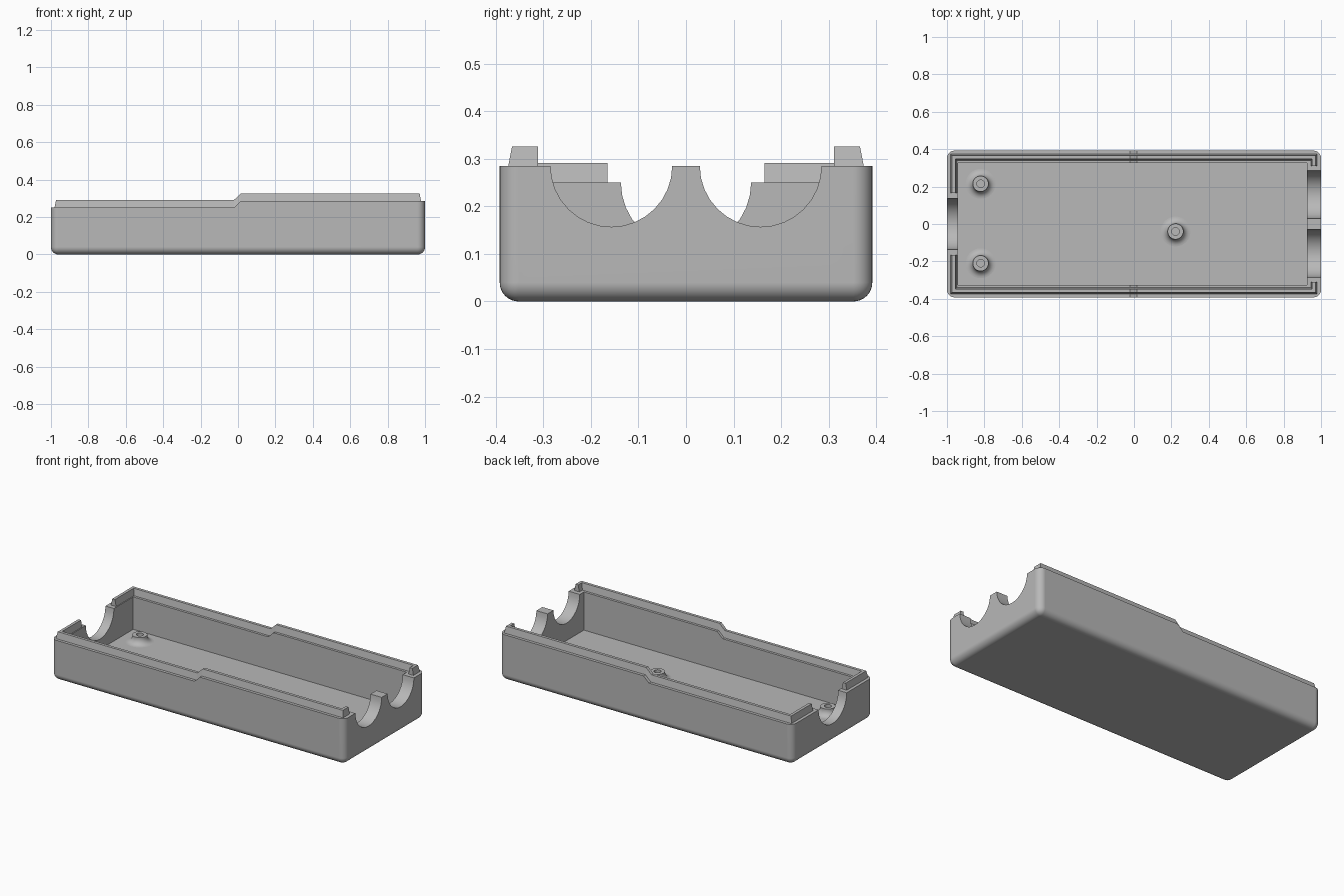
import bpy, bmesh, math
from mathutils import Vector

if "Cube" in bpy.data.objects:
    bpy.data.objects.remove(bpy.data.objects["Cube"], do_unlink=True)

# One plain grey
grey = bpy.data.materials.new("plain grey")
grey.use_nodes = True
colour = (0.48, 0.48, 0.48, 1)
grey.diffuse_color = colour
next(n for n in grey.node_tree.nodes if n.type == 'BSDF_PRINCIPLED').inputs["Base Color"].default_value = colour

W, D = 1.0, 0.392            # half length, half depth
LOW, HIGH = 0.25, 0.285      # rim heights
STEP_A, STEP_B = -0.022, 0.015
FLOOR = 0.05


def add_object(name, bm):
    bmesh.ops.recalc_face_normals(bm, faces=bm.faces)
    mesh = bpy.data.meshes.new(name)
    bm.to_mesh(mesh)
    bm.free()
    ob = bpy.data.objects.new(name, mesh)
    bpy.context.collection.objects.link(ob)
    mesh.materials.append(grey)
    return ob


def activate(ob):
    bpy.ops.object.select_all(action='DESELECT')
    ob.select_set(True)
    bpy.context.view_layer.objects.active = ob


def smooth(ob):
    activate(ob)
    bpy.ops.object.shade_smooth_by_angle(angle=math.radians(32))


def prism(name, outline, start, end, axis):
    """Extrude a closed (u, z) outline along x or y."""
    bm = bmesh.new()
    place = (lambda u, z: (start, u, z)) if axis == 'x' else (lambda u, z: (u, start, z))
    face = bm.faces.new([bm.verts.new(place(u, z)) for u, z in outline])
    new = bmesh.ops.extrude_face_region(bm, geom=[face])["geom"]
    shift = (end - start, 0, 0) if axis == 'x' else (0, end - start, 0)
    bmesh.ops.translate(bm, vec=shift, verts=[v for v in new if isinstance(v, bmesh.types.BMVert)])
    return add_object(name, bm)


def cut(ob, cutter):
    mod = ob.modifiers.new("cut", 'BOOLEAN')
    mod.operation = 'DIFFERENCE'
    mod.solver = 'EXACT'
    mod.object = cutter
    activate(ob)
    bpy.ops.object.modifier_apply(modifier=mod.name)
    bpy.data.objects.remove(cutter, do_unlink=True)


def circle(y, z, r, n=32):
    return [(y + r * math.cos(2 * math.pi * i / n), z + r * math.sin(2 * math.pi * i / n)) for i in range(n)]


# Tray body: stepped side profile, rounded upright and bottom edges
tray = prism("tray_body", [(-W, 0), (W, 0), (W, HIGH), (-W, HIGH)], -D, D, 'y')
bm = bmesh.new()
bm.from_mesh(tray.data)
round_edges = [e for e in bm.edges if min(v.co.z for v in e.verts) < 0.01]
bmesh.ops.bevel(bm, geom=round_edges, offset=0.04, segments=8, profile=0.5, affect='EDGES')
bm.to_mesh(tray.data)
bm.free()

cut(tray, prism("rim_cutter", [(-1.1, LOW), (STEP_A, LOW), (STEP_B, HIGH), (STEP_B, 0.4), (-1.1, 0.4)],
                -0.5, 0.5, 'y'))
cut(tray, prism("cavity_cutter", [(-0.942, FLOOR), (0.924, FLOOR), (0.924, 0.5), (-0.942, 0.5)],
                -0.325, 0.325, 'y'))

# Cable openings: two at the +x end, one at the -x end
for side in (-1, 1):
    cut(tray, prism("opening_cutter", circle(side * 0.157, HIGH, 0.128), 0.8, 1.1, 'x'))
cut(tray, prism("opening_cutter", circle(0, LOW, 0.137), -1.1, -0.8, 'x'))
smooth(tray)
tray.modifiers.new("clean shading", 'WEIGHTED_NORMAL').keep_sharp = True


# Tapered lip standing on the rim, swept with mitred corners
def lip(name, side):
    path = [(-0.964, 0.165, LOW), (-0.964, 0.357, LOW), (STEP_A, 0.357, LOW),
            (STEP_B, 0.357, HIGH), (0.962, 0.357, HIGH), (0.962, 0.311, HIGH)]
    section = [(0.017, -0.006), (0.017, 0), (0.009, 0.041), (-0.009, 0.041), (-0.017, 0), (-0.017, -0.006)]
    pts = [Vector((x, side * y, z)) for x, y, z in path]
    bm = bmesh.new()
    rings = []
    for i, p in enumerate(pts):
        a = (p - pts[i - 1]).to_2d().normalized() if i else None
        b = (pts[i + 1] - p).to_2d().normalized() if i < len(pts) - 1 else None
        a, b = a or b, b or a
        na, nb = Vector((-a.y, a.x)), Vector((-b.y, b.x))
        miter = (na + nb) / (1 + na.dot(nb))
        rings.append([bm.verts.new((p.x + miter.x * w, p.y + miter.y * w, p.z + h)) for w, h in section])
    n = len(section)
    for r, s in zip(rings, rings[1:]):
        for j in range(n):
            bm.faces.new((r[j], r[(j + 1) % n], s[(j + 1) % n], s[j]))
    bm.faces.new(rings[0])
    bm.faces.new(rings[-1])
    return add_object(name, bm)


lip("front_lip", -1)
lip("back_lip", 1)


# Screw posts with a flared foot and a blind hole
def post(name, x, y):
    top, r, flare, hole = FLOOR + 0.043, 0.042, 0.038, 0.02
    profile = []
    for i in range(9):
        t = math.pi / 2 * i / 8
        profile.append((r + flare * (1 - math.sin(t)), FLOOR + flare * (1 - math.cos(t))))
    profile += [(r, top), (hole, top), (hole, FLOOR + 0.004), (0, FLOOR + 0.004)]
    bm = bmesh.new()
    verts = [bm.verts.new((u, 0, z)) for u, z in profile]
    edges = [bm.edges.new(pair) for pair in zip(verts, verts[1:])]
    bmesh.ops.spin(bm, geom=verts + edges, cent=(0, 0, 0), axis=(0, 0, 1),
                   angle=2 * math.pi, steps=32, use_duplicate=False)
    bmesh.ops.remove_doubles(bm, verts=bm.verts, dist=0.0005)
    ob = add_object(name, bm)
    # Make sure the open lathe faces upward
    if sum(p.normal.z * p.area for p in ob.data.polygons) < 0:
        ob.data.flip_normals()
    ob.location = (x, y, 0)
    smooth(ob)


post("front_post", -0.82, -0.21)
post("back_post", -0.82, 0.215)
post("middle_post", 0.222, -0.04)
